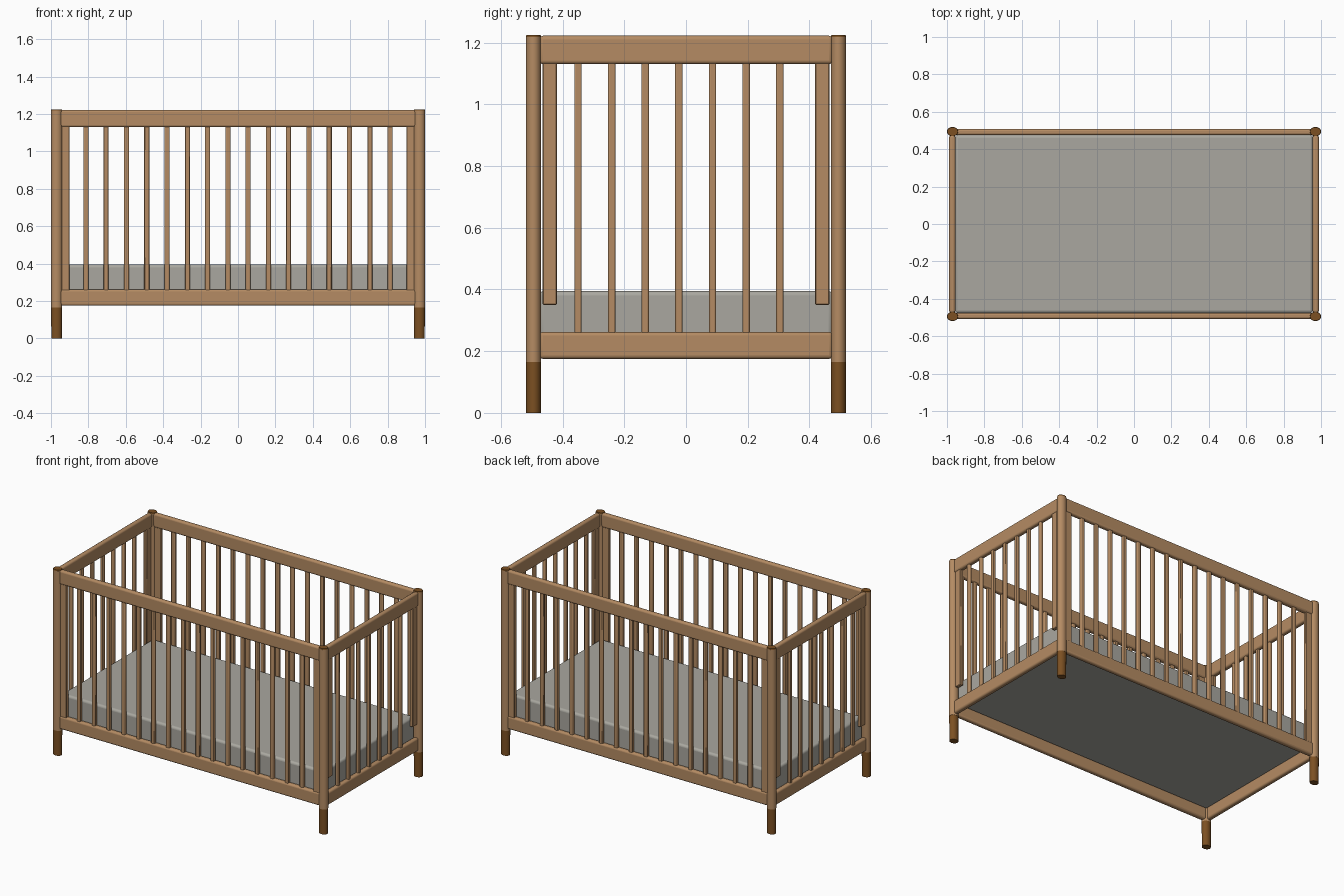
import bpy, math

if "Cube" in bpy.data.objects:
    bpy.data.objects.remove(bpy.data.objects["Cube"])

def material(name, rgb):
    m = bpy.data.materials.new(name)
    m.diffuse_color = (*rgb, 1)
    m.use_nodes = True
    m.node_tree.nodes["Principled BSDF"].inputs["Base Color"].default_value = m.diffuse_color
    return m

wood = material("light wood", (0.46, 0.26, 0.125))
dark = material("dark wood", (0.20, 0.08, 0.016))
cloth = material("grey fabric", (0.40, 0.39, 0.35))

def smooth(ob):
    bpy.ops.object.select_all(action='DESELECT')
    ob.select_set(True)
    bpy.context.view_layer.objects.active = ob
    bpy.ops.object.shade_smooth_by_angle(angle=math.radians(35))

def box(name, x, y, z, mat, bevel=0.0, segs=3):
    """Box from (min, max) ranges with rounded edges."""
    bpy.ops.mesh.primitive_cube_add(size=1, location=[(a + b) / 2 for a, b in (x, y, z)])
    ob = bpy.context.object
    ob.name = name
    ob.scale = [b - a for a, b in (x, y, z)]
    bpy.ops.object.transform_apply(location=False, rotation=False, scale=True)
    ob.data.materials.append(mat)
    if bevel:
        mod = ob.modifiers.new("round", 'BEVEL')
        mod.width, mod.segments = bevel, segs
        smooth(ob)
    return ob

def pole(name, x, y, z0, z1, rx, ry, mat, taper=1.0):
    """Upright oval pole, narrowed at the bottom by taper."""
    bpy.ops.mesh.primitive_cone_add(vertices=24, radius1=taper, radius2=1, depth=z1 - z0,
                                    location=(x, y, (z0 + z1) / 2))
    ob = bpy.context.object
    ob.name = name
    ob.scale = (rx, ry, 1)
    bpy.ops.object.transform_apply(location=False, rotation=False, scale=True)
    ob.data.materials.append(mat)
    smooth(ob)

PX, PY = 0.970, 0.494          # post centres
LOW, HIGH = (0.175, 0.262), (1.13, 1.222)   # rail heights

# corner posts with dark feet and dark end caps
for sx, xn in ((-1, "left"), (1, "right")):
    for sy, yn in ((-1, "front"), (1, "back")):
        x, y = sx * PX, sy * PY
        pole(f"{yn}_{xn}_foot", x, y, 0, 0.165, 0.029, 0.0245, dark, 0.97)
        pole(f"{yn}_{xn}_post", x, y, 0.165, 1.218, 0.030, 0.025, wood)
        pole(f"{yn}_{xn}_cap", x, y, 1.218, 1.225, 0.028, 0.023, dark, 1.07)

def span(s, a, b):
    return tuple(sorted((s * a, s * b)))

# front and back panels: rails, end stiles, slats
for s, n in ((-1, "front"), (1, "back")):
    y = span(s, 0.475, 0.508)
    for part, z in (("bottom", LOW), ("top", HIGH)):
        box(f"{n}_{part}_rail", (-0.955, 0.955), y, z, wood, 0.012, 4)
    for t, m in ((-1, "left"), (1, "right")):
        box(f"{n}_{m}_stile", span(t, 0.90, 0.95), span(s, 0.48, 0.503),
            (0.25, 1.14), wood, 0.003, 1)
    for i in range(16):
        x = -0.813 + i * 0.1084
        box(f"{n}_slat", (x - 0.0135, x + 0.0135), span(s, 0.481, 0.502),
            (0.25, 1.14), wood, 0.005, 2)

# side panels: rails, short stiles, slats
for s, n in ((-1, "left"), (1, "right")):
    x = span(s, 0.955, 0.988)
    for part, z in (("bottom", LOW), ("top", HIGH)):
        box(f"{n}_{part}_rail", x, (-0.475, 0.475), z, wood, 0.012, 4)
    for t, m in ((-1, "front"), (1, "back")):
        box(f"{n}_{m}_stile", span(s, 0.96, 0.983), span(t, 0.418, 0.465),
            (0.35, 1.14), wood, 0.003, 1)
    for i in range(7):
        y = -0.35 + i * 0.109
        box(f"{n}_slat", span(s, 0.961, 0.982), (y - 0.012, y + 0.012),
            (0.25, 1.14), wood, 0.005, 2)

# mattress
box("mattress", (-0.956, 0.956), (-0.476, 0.476), (0.243, 0.395), cloth, 0.015, 4)
